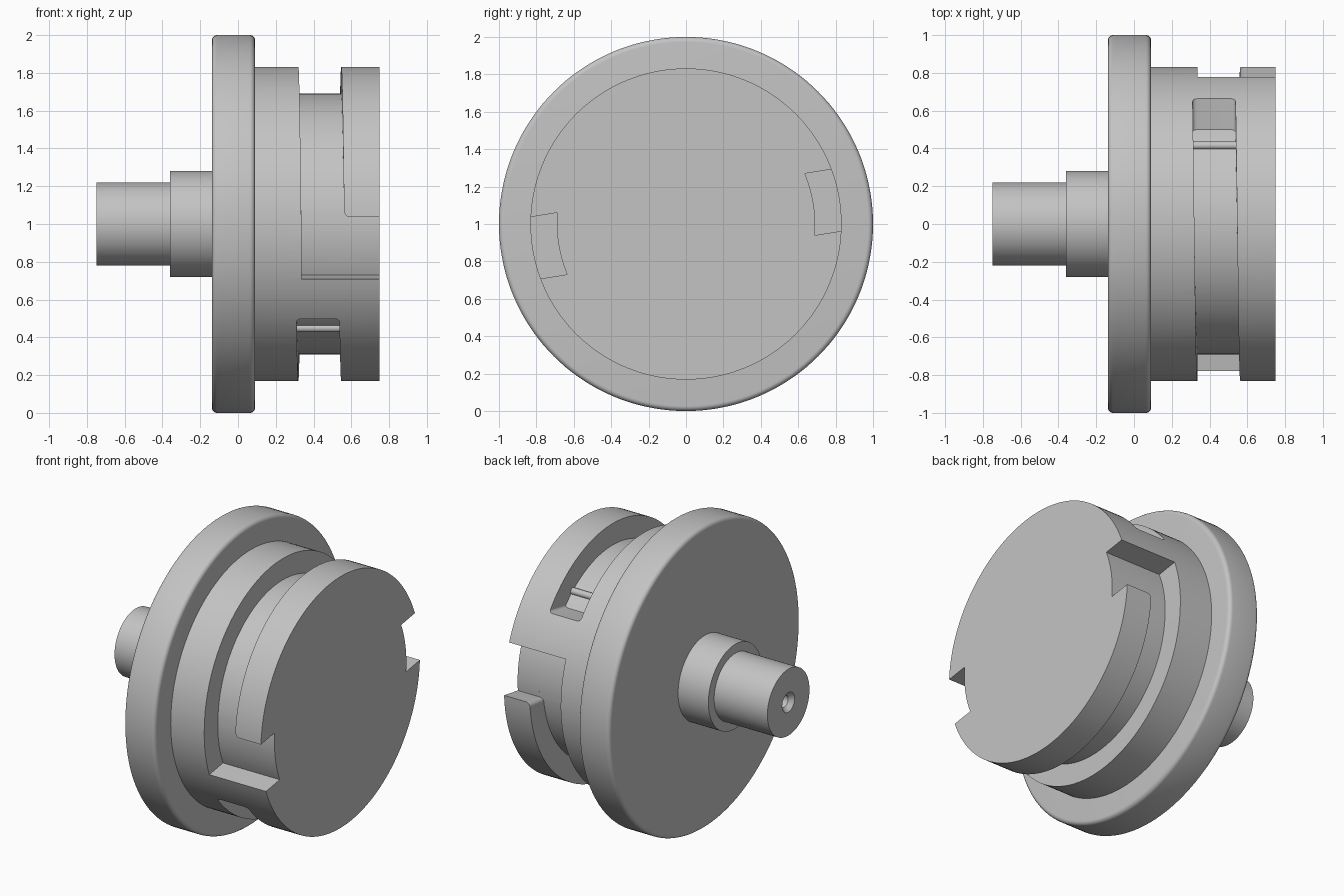
import bpy, bmesh
from math import sin, cos, asin, sqrt, radians, degrees, pi
from mathutils import Matrix, Vector

if "Cube" in bpy.data.objects:
    bpy.data.objects.remove(bpy.data.objects["Cube"], do_unlink=True)

grey = bpy.data.materials.new("satin grey")
grey.use_nodes = True
COLOUR = (0.55, 0.55, 0.55, 1)
grey.diffuse_color = COLOUR
grey.node_tree.nodes["Principled BSDF"].inputs["Base Color"].default_value = COLOUR

FLOOR, RIM, OUT = 0.69, 0.832, 0.92   # slot floor, hub and cutter radii
TILT = 9                              # direction of the entry slots
HALF, STOP = 0.167, 0.392             # slot half width, offset of the end wall


def polar(x, r, deg):
    return Vector((x, r * cos(radians(deg)), 1 + r * sin(radians(deg))))


def finish(name, bm):
    bmesh.ops.recalc_face_normals(bm, faces=bm.faces)
    mesh = bpy.data.meshes.new(name)
    bm.to_mesh(mesh)
    bm.free()
    mesh.materials.append(grey)
    ob = bpy.data.objects.new(name, mesh)
    bpy.context.collection.objects.link(ob)
    return ob


def smooth(ob):
    bpy.ops.object.select_all(action='DESELECT')
    ob.select_set(True)
    bpy.context.view_layer.objects.active = ob
    bpy.ops.object.shade_smooth_by_angle(angle=radians(30))


def lathe(name, profile, steps=144):
    """Turn an (x, radius) profile about the long axis."""
    bm = bmesh.new()
    verts = [bm.verts.new(polar(x, r, 0)) for x, r in profile]
    edges = [bm.edges.new(pair) for pair in zip(verts, verts[1:])]
    bmesh.ops.spin(bm, geom=verts + edges, cent=(0, 0, 1), axis=(1, 0, 0),
                   angle=2 * pi, steps=steps)
    bmesh.ops.remove_doubles(bm, verts=bm.verts, dist=1e-5)
    return finish(name, bm)


def wall_angle(offset, r):
    return TILT + degrees(asin(offset / r))


def sweep(name, sections, round_ends, turn):
    """Join (inner angle, outer angle, x0, x1) sections into a curved block."""
    bm = bmesh.new()
    rings = []
    for inner, outer, x0, x1 in sections:
        rings.append([bm.verts.new(polar(x, r, a)) for x, r, a in
                      ((x0, FLOOR, inner), (x1, FLOOR, inner),
                       (x1, OUT, outer), (x0, OUT, outer))])
    for a, b in zip(rings, rings[1:]):
        for i in range(4):
            j = (i + 1) % 4
            bm.faces.new((a[i], a[j], b[j], b[i]))
    bm.faces.new(rings[0])
    bm.faces.new(rings[-1])
    # round the corners of the closed ends
    corners = [bm.edges.get((rings[k][i], rings[k][j])) for k, i, j in round_ends]
    bmesh.ops.bevel(bm, geom=corners, offset=0.025, segments=4, profile=0.5,
                    affect='EDGES')
    bmesh.ops.rotate(bm, verts=bm.verts, cent=(0, 0, 1),
                     matrix=Matrix.Rotation(turn, 3, 'X'))
    ob = finish(name, bm)
    ob.hide_render = True
    return ob


def mix(a, b, f):
    return a + (b - a) * f


# shaft with a step and a countersunk centre hole
lathe_parts = [lathe("shaft", [(-0.6, 0), (-0.6, 0.04), (-0.72, 0.04), (-0.75, 0.065),
                               (-0.75, 0.22), (-0.36, 0.22), (-0.36, 0.28),
                               (-0.13, 0.28), (-0.13, 0)])]

# flange with rounded rims
R = 0.027
arc = [radians(15 * i) for i in range(7)]
lathe_parts.append(lathe(
    "flange",
    [(-0.138, 0)]
    + [(-0.138 + R - R * cos(a), 1 - R + R * sin(a)) for a in arc]
    + [(0.09 - R + R * sin(a), 1 - R + R * cos(a)) for a in arc]
    + [(0.09, 0)]))

# hub
hub = lathe("hub", [(0.08, 0), (0.08, RIM), (0.75, RIM), (0.75, 0)])

# cutters: open entry slots, and slightly skewed grooves running to an end wall
cutters = []
lip = 0.03
starts = [wall_angle(HALF, r) for r in (FLOOR, OUT)]
ends = [wall_angle(STOP, r) for r in (FLOOR, OUT)]
fractions = [-0.03] + [0.0155 * (i / 6) ** 2 for i in range(7)] \
    + [mix(0.0155, 1, i / 90) for i in range(1, 91)]
for turn in (0, pi):
    slot = [(mix(2 * TILT - starts[0], starts[0], i / 16),
             mix(2 * TILT - starts[1], starts[1], i / 16), 0.335, 0.85)
            for i in range(17)]
    cutters.append(sweep("entry_slot_cutter", slot, [(0, 0, 3)], turn))

    groove = []
    for f in fractions:
        d = min(max(f * 1.97, 0), lip)
        flare = lip - sqrt(lip ** 2 - (lip - d) ** 2)
        shift = 0.025 * max(f, 0)
        groove.append((mix(180 - starts[0] + 2 * TILT, ends[0], f),
                       mix(180 - starts[1] + 2 * TILT, ends[1], f),
                       0.335 - shift, 0.562 - shift + flare))
    cutters.append(sweep("groove_cutter", groove, [(-1, 0, 3), (-1, 1, 2)], turn))

for c in cutters:
    mod = hub.modifiers.new("cut", 'BOOLEAN')
    mod.operation = 'DIFFERENCE'
    mod.solver = 'EXACT'
    mod.object = c
bpy.context.view_layer.update()
cut_mesh = bpy.data.meshes.new_from_object(
    hub.evaluated_get(bpy.context.evaluated_depsgraph_get()))
hub.modifiers.clear()
hub.data = cut_mesh
for c in cutters:
    bpy.data.objects.remove(c, do_unlink=True)

# small locking ridges across the groove floors, near the end walls
for name, angle in (("upper_locking_ridge", 53), ("lower_locking_ridge", 233)):
    bm = bmesh.new()
    bmesh.ops.create_cone(bm, cap_ends=True, segments=24, radius1=0.022,
                          radius2=0.022, depth=0.235,
                          matrix=Matrix.Translation(polar(0.425, FLOOR, angle))
                          @ Matrix.Rotation(pi / 2, 4, 'Y'))
    lathe_parts.append(finish(name, bm))

for ob in lathe_parts + [hub]:
    smooth(ob)
